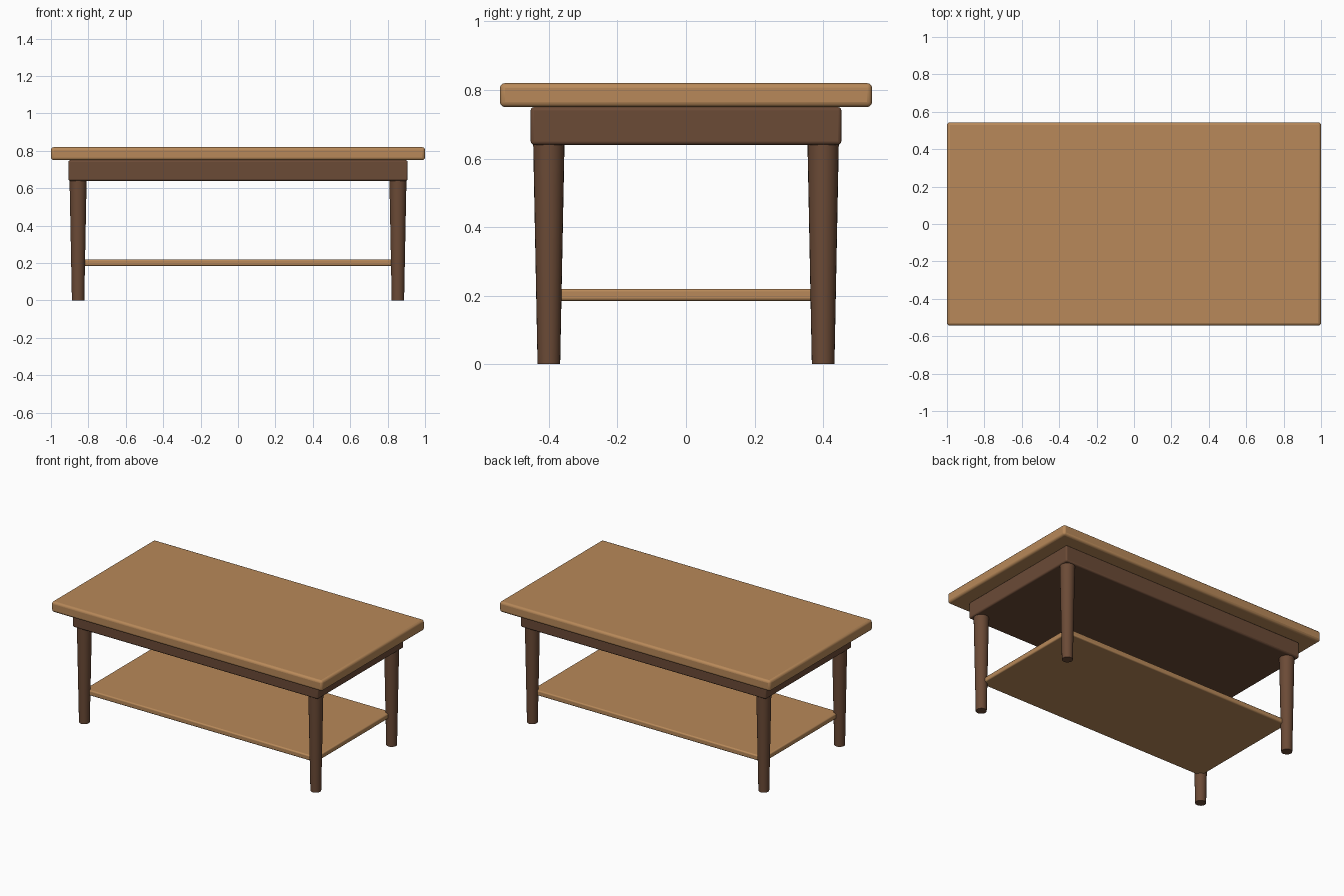
import bpy
import math

cube = bpy.data.objects.get("Cube")
if cube:
    bpy.data.objects.remove(cube, do_unlink=True)


def make_material(name, rgb):
    mat = bpy.data.materials.new(name)
    mat.use_nodes = True
    colour = (*rgb, 1.0)
    mat.diffuse_color = colour
    shader = mat.node_tree.nodes["Principled BSDF"]
    shader.inputs["Base Color"].default_value = colour
    shader.inputs["Roughness"].default_value = 0.6
    return mat


light_wood = make_material("light wood", (0.48, 0.25, 0.10))
dark_wood = make_material("dark wood", (0.147, 0.069, 0.037))


def finish(obj, name, mat):
    obj.name = name
    obj.data.name = name
    obj.data.materials.append(mat)
    bpy.ops.object.shade_smooth_by_angle(angle=math.radians(35))
    return obj


def rounded_board(name, half_x, half_y, bottom, top, bevel, mat):
    """Flat board with softened edges."""
    bpy.ops.mesh.primitive_cube_add(size=2, location=(0, 0, (bottom + top) / 2))
    obj = bpy.context.object
    obj.scale = (half_x, half_y, (top - bottom) / 2)
    bpy.ops.object.transform_apply(location=False, rotation=False, scale=True)
    mod = obj.modifiers.new("rounded edges", "BEVEL")
    mod.width = bevel
    mod.segments = 3
    return finish(obj, name, mat)


# Boards: top, apron block under it, and the low shelf
rounded_board("table_top", 1.0, 0.543, 0.75, 0.82, 0.015, light_wood)
rounded_board("apron", 0.907, 0.453, 0.64, 0.75, 0.01, dark_wood)
rounded_board("lower_shelf", 0.855, 0.40, 0.185, 0.22, 0.008, light_wood)

# Four round legs, tapering towards the floor
LEG_HEIGHT = 0.66
for x_side, x_name in ((-1, "right"), (1, "left")):
    for y_side, y_name in ((-1, "front"), (1, "back")):
        bpy.ops.mesh.primitive_cone_add(
            vertices=24, radius1=0.033, radius2=0.046, depth=LEG_HEIGHT,
            location=(x_side * 0.855, y_side * 0.40, LEG_HEIGHT / 2))
        finish(bpy.context.object, f"{y_name}_{x_name}_leg", dark_wood)
